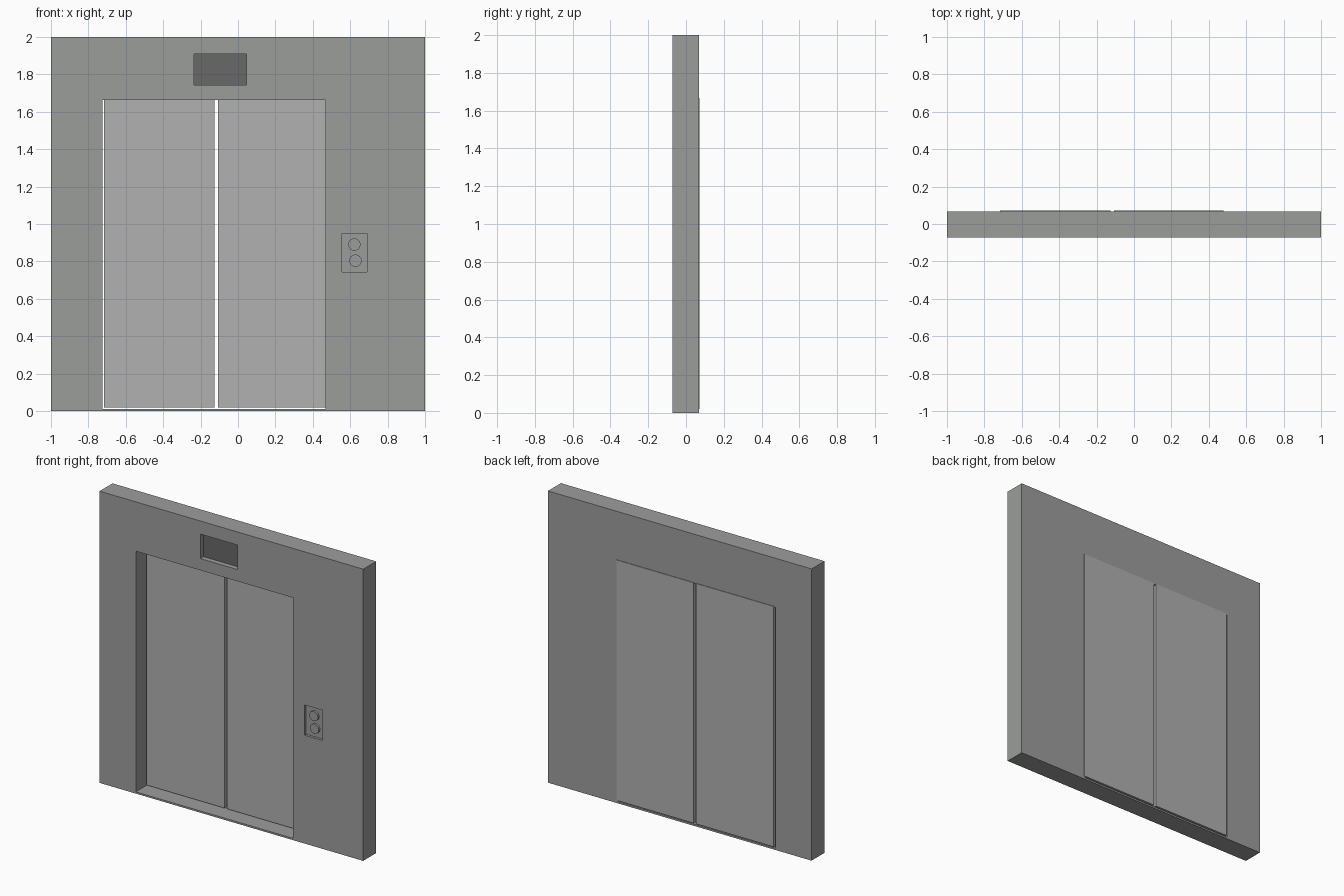
import bpy, math

if "Cube" in bpy.data.objects:
    bpy.data.objects.remove(bpy.data.objects["Cube"])

FRONT, BACK = -0.072, 0.068


def material(name, rgb):
    m = bpy.data.materials.new(name)
    m.diffuse_color = (*rgb, 1)
    m.use_nodes = True
    m.node_tree.nodes["Principled BSDF"].inputs["Base Color"].default_value = m.diffuse_color
    return m


def box(name, x, y, z, mat=None):
    """Box from (min, max) ranges on each axis."""
    bpy.ops.mesh.primitive_cube_add(size=1)
    o = bpy.context.object
    o.name = name
    o.location = [(a + b) / 2 for a, b in (x, y, z)]
    o.scale = [b - a for a, b in (x, y, z)]
    bpy.ops.object.transform_apply(location=True, rotation=False, scale=True)
    if mat:
        o.data.materials.append(mat)
    return o


def cut(target, x, y, z):
    """Cut a box-shaped hole or recess in the target."""
    cutter = box("cutter", x, y, z)
    mod = target.modifiers.new("cut", 'BOOLEAN')
    mod.operation, mod.solver, mod.object = 'DIFFERENCE', 'EXACT', cutter
    bpy.context.view_layer.objects.active = target
    bpy.ops.object.modifier_apply(modifier=mod.name)
    bpy.data.objects.remove(cutter, do_unlink=True)


wall_mat = material("wall_grey", (0.33, 0.34, 0.33))
door_mat = material("door_grey", (0.44, 0.44, 0.44))
screen_mat = material("screen_grey", (0.14, 0.14, 0.14))

# Wall with doorway, display recess and button recess
wall = box("wall", (-1, 1), (FRONT, BACK), (0, 2), wall_mat)
cut(wall, (-0.725, 0.467), (-0.2, 0.2), (0.012, 1.662))
cut(wall, (-0.235, 0.045), (-0.2, FRONT + 0.04), (1.742, 1.91))
cut(wall, (0.555, 0.69), (-0.2, FRONT + 0.017), (0.743, 0.95))

# Display screen lining the bottom of its recess
box("display_screen", (-0.235, 0.045), (FRONT + 0.035, FRONT + 0.045), (1.742, 1.91), screen_mat)

# Sliding doors, slightly proud of the back of the wall
for name, x in (("left_door", (-0.716, -0.125)), ("right_door", (-0.107, 0.478))):
    box(name, x, (0.034, 0.072), (0.02, 1.668), door_mat)

# Call buttons
for name, x, z in (("up_button", 0.622, 0.89), ("down_button", 0.628, 0.804)):
    bpy.ops.mesh.primitive_cylinder_add(vertices=32, radius=0.033, depth=0.018,
                                        location=(x, FRONT + 0.011, z),
                                        rotation=(math.pi / 2, 0, 0))
    button = bpy.context.object
    button.name = name
    button.data.materials.append(wall_mat)
    bpy.ops.object.shade_smooth_by_angle()
